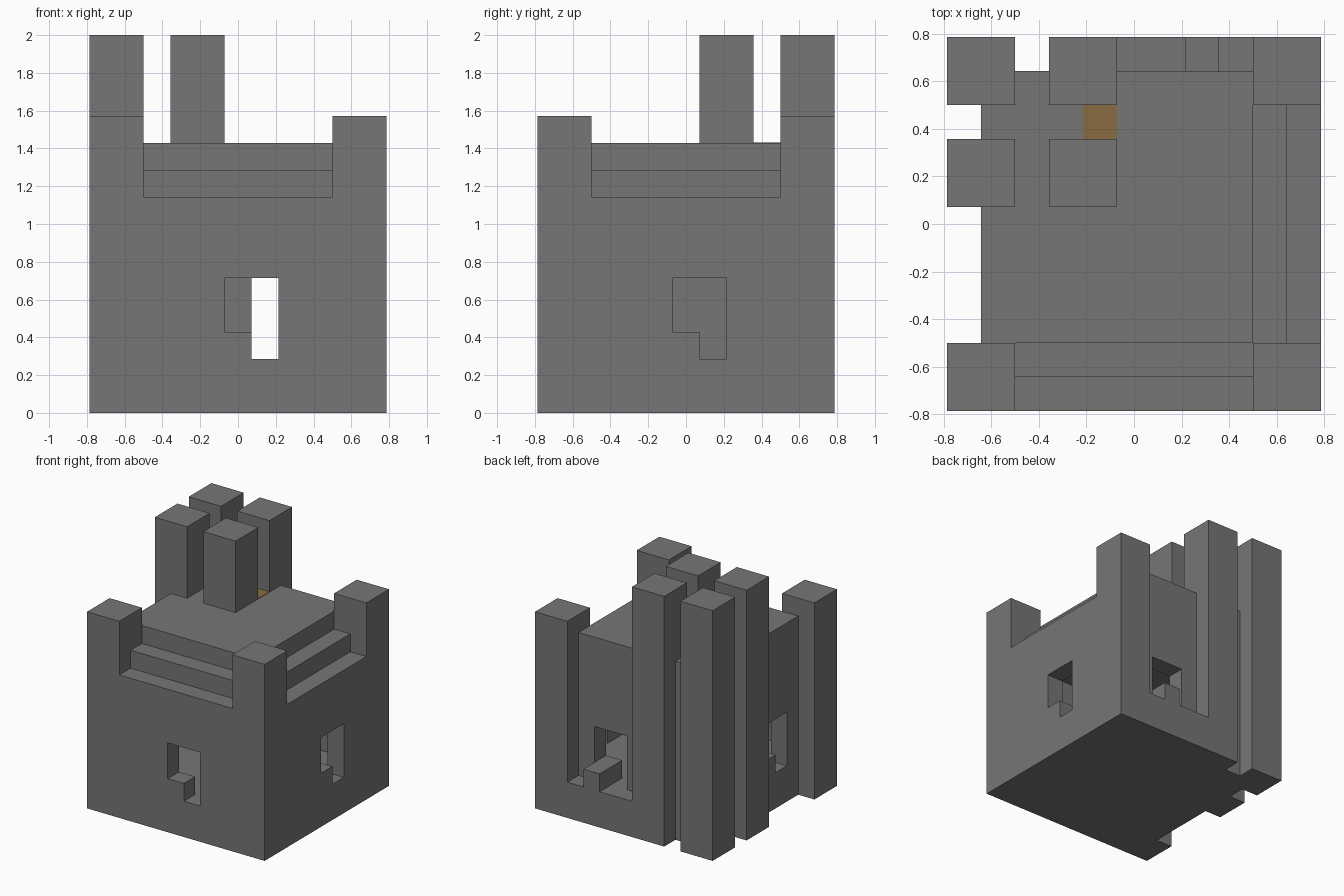
import bpy
import bmesh

cube = bpy.data.objects.get("Cube")
if cube:
    bpy.data.objects.remove(cube, do_unlink=True)

U = 1 / 7        # side of one building block
HALF = 5.5       # half of the footprint, in blocks


def material(name, rgb):
    mat = bpy.data.materials.new(name)
    mat.use_nodes = True
    mat.diffuse_color = (*rgb, 1)
    mat.node_tree.nodes["Principled BSDF"].inputs["Base Color"].default_value = (*rgb, 1)
    return mat


stone = material("grey stone", (0.18, 0.18, 0.18))
timber = material("orange brown", (0.255, 0.152, 0.053))


def prism(name, outline, z0, z1, mat=stone):
    """Extrude a plan outline, given in blocks, from z0 to z1."""
    bm = bmesh.new()
    verts = [bm.verts.new(((x - HALF) * U, (y - HALF) * U, z0 * U)) for x, y in outline]
    base = bm.faces.new(verts)
    top = bmesh.ops.extrude_face_region(bm, geom=[base])["geom"]
    bmesh.ops.translate(bm, vec=(0, 0, (z1 - z0) * U),
                        verts=[v for v in top if isinstance(v, bmesh.types.BMVert)])
    bmesh.ops.recalc_face_normals(bm, faces=bm.faces)
    mesh = bpy.data.meshes.new(name)
    bm.to_mesh(mesh)
    bm.free()
    mesh.materials.append(mat)
    obj = bpy.data.objects.new(name, mesh)
    bpy.context.collection.objects.link(obj)
    return obj


def box(name, x0, x1, y0, y1, z0, z1, mat=stone):
    return prism(name, [(x0, y0), (x1, y0), (x1, y1), (x0, y1)], z0, z1, mat)


def cut(target, *size):
    cutter = box("cutter", *size)
    cutter.hide_render = True
    mod = target.modifiers.new("cut", "BOOLEAN")
    mod.operation = "DIFFERENCE"
    mod.solver = "EXACT"
    mod.object = cutter
    bpy.context.view_layer.objects.active = target
    bpy.ops.object.modifier_apply(modifier=mod.name)
    bpy.data.objects.remove(cutter, do_unlink=True)


# Walls: notched plan with corner posts and tower feet
walls = prism("walls", [
    (0, 0), (11, 0), (11, 11), (9, 11), (9, 10), (5, 10), (5, 11), (3, 11), (3, 10), (2, 10),
    (2, 11), (0, 11), (0, 9), (1, 9), (1, 8), (0, 8), (0, 6), (1, 6), (1, 2), (0, 2)], 0, 8)

# Hollow chamber
cut(walls, 2, 10, 1, 9, 2, 8.5)

# Stepped windows: a high-silled half and a low-silled half in each wall
cut(walls, 5, 6.5, -0.5, 1.5, 3, 5)
cut(walls, 6, 7, -0.5, 1.5, 2, 5)
cut(walls, 9.5, 11.5, 5, 6.5, 3, 5)
cut(walls, 9.5, 11.5, 6, 7, 2, 5)
cut(walls, 6.5, 8, 8.5, 10.5, 3, 5)
cut(walls, 6, 7, 8.5, 10.5, 2, 5)
cut(walls, 0.5, 2.5, 3.5, 5, 3, 5)
cut(walls, 0.5, 2.5, 3, 4, 2, 5)

# Plinth and sill block behind the back wall
box("back_plinth", 5, 9, 10, 11, 0, 2)
box("back_sill_block", 7, 8, 10, 11, 2, 3)

# Stepped roof
box("roof_ledge", 1, 10, 1, 10, 8, 9)
box("roof", 1, 9, 2, 10, 9, 10)

# Corner posts
for name, x, y in (("front_right_post", 0, 0), ("front_left_post", 9, 0), ("back_left_post", 9, 9)):
    box(name, x, x + 2, y, y + 2, 8, 11)

# Cluster of four tall towers
for x in (0, 3):
    for y in (6, 9):
        inner = x == 3 and y == 6
        box("tower", x, x + 2, y, y + 2, 10 if inner else 8, 14)

# Coloured roof tile between the towers
box("roof_tile", 4, 5, 8, 9, 10, 10.02, timber)
